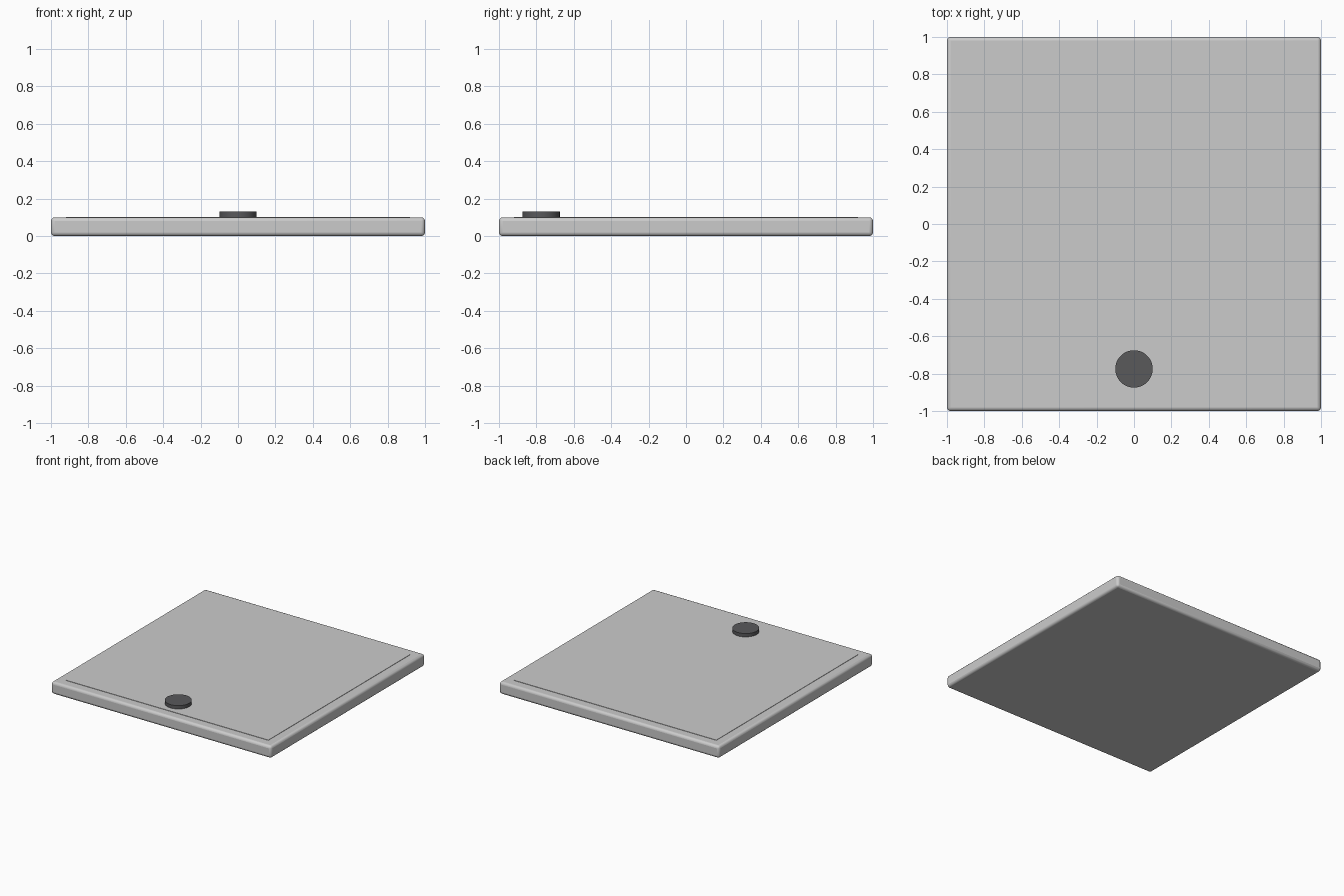
import bpy

if "Cube" in bpy.data.objects:
    bpy.data.objects.remove(bpy.data.objects["Cube"])


def box(name, size, z0, z1, bevel=0, segments=3):
    bpy.ops.mesh.primitive_cube_add(size=1, location=(0, 0, (z0 + z1) / 2))
    ob = bpy.context.object
    ob.name = name
    ob.scale = (size, size, z1 - z0)
    bpy.ops.object.transform_apply(location=False, rotation=False, scale=True)
    if bevel:
        mod = ob.modifiers.new("rounded_edges", 'BEVEL')
        mod.width = bevel
        mod.segments = segments
        bpy.ops.object.shade_smooth_by_angle()
    return ob


# Slab with rounded edges
box("slab", 2.0, 0.0, 0.1, bevel=0.02)

# Thin raised sheet on top
box("top_sheet", 1.84, 0.09, 0.103)

# Round dark button near the front edge
bpy.ops.mesh.primitive_cylinder_add(vertices=48, radius=0.1, depth=0.035,
                                    location=(0, -0.775, 0.1135))
button = bpy.context.object
button.name = "button"
bpy.ops.object.shade_smooth_by_angle()
dark = bpy.data.materials.new("dark_grey")
dark.diffuse_color = (0.1, 0.1, 0.105, 1)
dark.use_nodes = True
dark.node_tree.nodes["Principled BSDF"].inputs["Base Color"].default_value = dark.diffuse_color
button.data.materials.append(dark)
